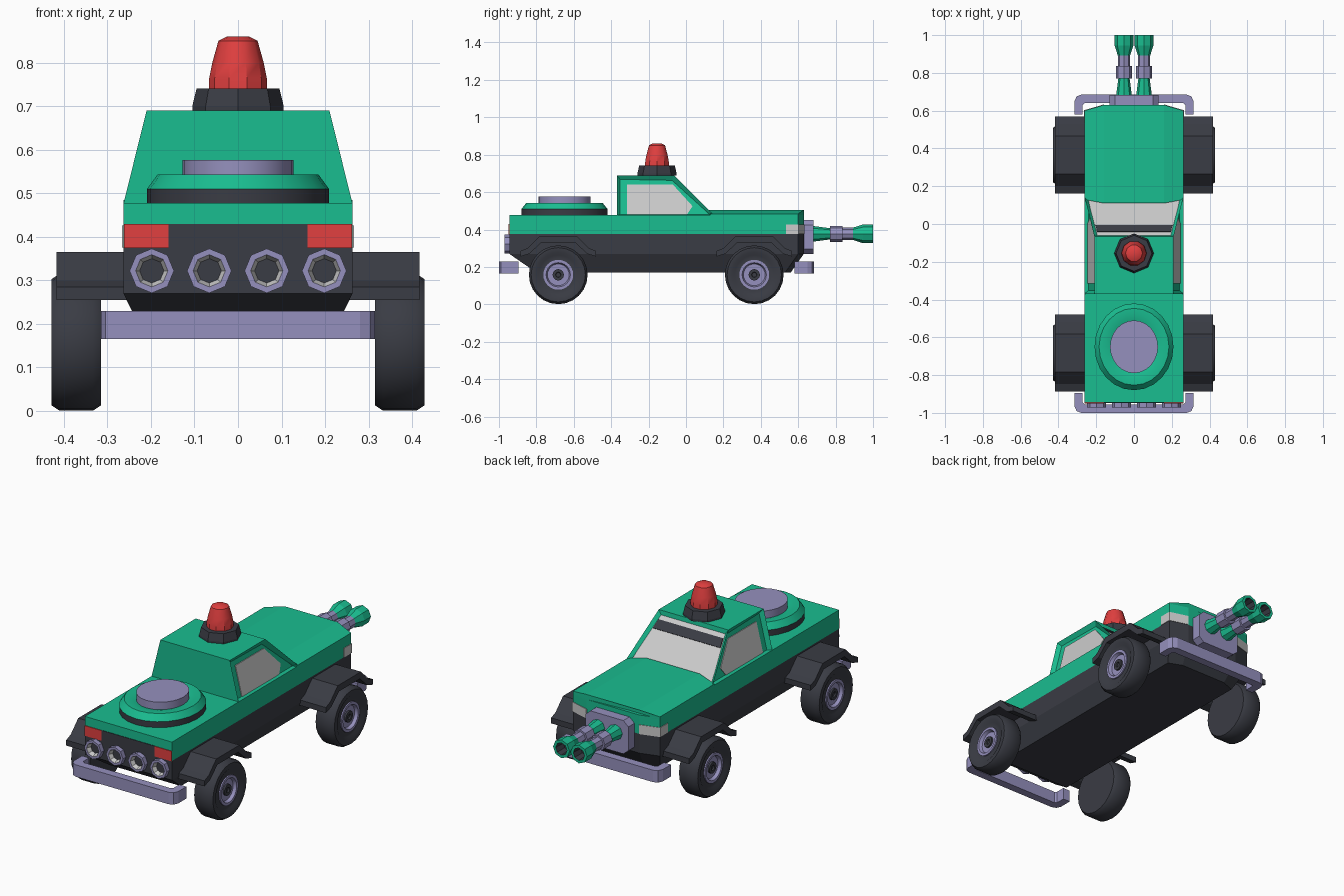
import bpy, bmesh, math
from mathutils import Vector

if "Cube" in bpy.data.objects:
    bpy.data.objects.remove(bpy.data.objects["Cube"])

COLORS = {
    "green": (0.01, 0.51, 0.28, 1), "dark": (0.042, 0.045, 0.058, 1),
    "purple": (0.30, 0.28, 0.51, 1), "red": (0.75, 0.05, 0.05, 1),
    "glass": (0.53, 0.53, 0.53, 1),
}
MATS = {}
for key, col in COLORS.items():
    MATS[key] = bpy.data.materials.new(key)
    MATS[key].diffuse_color = col


def finish(name, bm, mats, smooth=False):
    bmesh.ops.recalc_face_normals(bm, faces=bm.faces)
    me = bpy.data.meshes.new(name)
    bm.to_mesh(me)
    bm.free()
    for m in mats:
        me.materials.append(MATS[m])
    if smooth:
        me.polygons.foreach_set("use_smooth", [True] * len(me.polygons))
        me.set_sharp_from_angle(angle=math.radians(35))
    ob = bpy.data.objects.new(name, me)
    bpy.context.collection.objects.link(ob)
    return ob


def loft_bm(rings, idx=None):
    """Skin a list of equal rings; idx = material per [cap, spans..., cap]."""
    bm = bmesh.new()
    vr = [[bm.verts.new(p) for p in r] for r in rings]
    n = len(vr[0])
    idx = idx or [0] * (len(rings) + 1)
    bm.faces.new(vr[0]).material_index = idx[0]
    for k in range(len(vr) - 1):
        for i in range(n):
            j = (i + 1) % n
            f = bm.faces.new((vr[k][i], vr[k][j], vr[k + 1][j], vr[k + 1][i]))
            f.material_index = idx[k + 1]
    bm.faces.new(vr[-1]).material_index = idx[-1]
    return bm


def loft(name, rings, mats, smooth=False):
    if isinstance(mats, str):
        return finish(name, loft_bm(rings), [mats], smooth)
    names = sorted(set(mats))
    return finish(name, loft_bm(rings, [names.index(m) for m in mats]), names, smooth)


def lathe(name, prof, axis, centre, segs, mats, smooth=False, sign=1, stretch=1.0):
    """Revolve (radius, height) points around an axis through centre."""
    rings = []
    for r, h in prof:
        ring = []
        for i in range(segs):
            a = 2 * math.pi * i / segs
            u, v = r * math.cos(a), r * math.sin(a)
            p = {"X": (h * sign, u, v), "Y": (u, h * sign, v),
                 "Z": (u, v * stretch, h)}[axis]
            ring.append(Vector(p) + Vector(centre))
        rings.append(ring)
    return loft(name, rings, mats, smooth)


def prism(name, pts, axis, a, b, mat):
    """Extrude a 2D outline along an axis from a to b."""
    put = {"X": lambda p, h: (h, p[0], p[1]), "Y": lambda p, h: (p[0], h, p[1]),
           "Z": lambda p, h: (p[0], p[1], h)}[axis]
    return loft(name, [[put(p, h) for p in pts] for h in (a, b)], mat)


def box(name, x0, x1, y0, y1, z0, z1, mat):
    return prism(name, [(x0, y0), (x1, y0), (x1, y1), (x0, y1)], "Z", z0, z1, mat)


def mirrored(half):
    return half + [(-x, y) for x, y in reversed(half)]


# Body: dark chassis tub with sloped underside, green upper shell
outline = mirrored([(0.263, -0.945), (0.263, 0.60), (0.16, 0.63)])
under = mirrored([(0.215, -0.80), (0.215, 0.53), (0.14, 0.56)])
loft("chassis", [[(x, y, 0.17) for x, y in under],
                 [(x, y, 0.27) for x, y in outline],
                 [(x, y, 0.375) for x, y in outline]], "dark")
prism("upper_body", outline, "Z", 0.375, 0.478, "green")
box("tail_panel", -0.16, 0.16, -0.948, -0.90, 0.372, 0.43, "dark")

# Crowned hood
def hood_ring(yo, yi):
    h = [(0.16, yi, 0.47), (0.263, yo, 0.47), (0.263, yo, 0.484), (0.16, yi, 0.505)]
    return h + [(-x, y, z) for x, y, z in reversed(h)]
loft("hood", [hood_ring(0.13, 0.11), hood_ring(0.60, 0.63)], "green")

# Cabin with recessed windscreen and side openings
bm = loft_bm([[(0.263, -0.37, 0.476), (0.263, 0.15, 0.476),
               (-0.263, 0.15, 0.476), (-0.263, -0.37, 0.476)],
              [(0.21, -0.37, 0.69), (0.21, -0.065, 0.69),
               (-0.21, -0.065, 0.69), (-0.21, -0.37, 0.69)]])
bmesh.ops.recalc_face_normals(bm, faces=bm.faces)
screen = [f for f in bm.faces if f.normal.y > 0.5]
sides = [f for f in bm.faces if abs(f.normal.x) > 0.5]
bmesh.ops.inset_individual(bm, faces=screen, thickness=0.025, depth=-0.015)
bmesh.ops.inset_individual(bm, faces=sides, thickness=0.025, depth=-0.02)
screen[0].material_index = 1
for f in sides:
    for v in f.verts:
        if v.co.z < 0.55:
            v.co.x += math.copysign(0.25 * (v.co.z - 0.48), v.co.x)
            v.co.z = 0.48
finish("cabin", bm, ["green", "glass"])

# Side glass, laid on the sloping recess
pane = [(-0.315, 0.48), (-0.315, 0.64), (-0.07, 0.64), (0.035, 0.525), (0.005, 0.48)]
for s, side in ((1, "right"), (-1, "left")):
    def on_side(off):
        return [(s * (0.243 + off - (z - 0.476) * 0.2477), y, z) for y, z in pane]
    loft(side + "_window", [on_side(-0.01), on_side(0.003)], "glass")

# Dark sun strip at the top of the windscreen
loft("windscreen_strip", [[(x, y + d, z + d) for x, y, z in
     ((-0.195, -0.033, 0.658), (0.195, -0.033, 0.658),
      (0.203, 0.003, 0.622), (-0.203, 0.003, 0.622))] for d in (-0.02, -0.007)], "dark")

# Roof beacon
lathe("beacon_base", [(0.105, 0.688), (0.105, 0.70), (0.095, 0.741)], "Z",
      (0, -0.155, 0), 8, "dark")
lathe("beacon_lamp", [(0.067, 0.735), (0.066, 0.765), (0.059, 0.80), (0.045, 0.85),
                      (0.026, 0.86)], "Z", (0, -0.155, 0), 10, "red", True)

# Round hatch on the rear deck
lathe("deck_hatch", [(0.209, 0.47), (0.209, 0.51), (0.185, 0.543), (0.155, 0.543),
                     (0.127, 0.535), (0.127, 0.576)], "Z", (0, -0.65, 0), 24,
      ["dark", "dark", "green", "green", "green", "purple", "purple"], True, stretch=1.1)

# Wheels and mudguards
tyre = [(0.145, 0.315), (0.157, 0.333), (0.157, 0.41), (0.145, 0.428), (0.12, 0.428),
        (0.105, 0.418), (0.08, 0.418), (0.08, 0.425), (0.065, 0.425), (0.058, 0.408),
        (0.03, 0.408), (0.03, 0.418), (0.014, 0.418), (0.012, 0.41)]
tyre_mats = ["dark"] * 7 + ["purple"] * 4 + ["dark"] * 4
guard = [(-0.203, 0.255), (-0.203, 0.285), (-0.165, 0.30), (-0.10, 0.365), (0.10, 0.365),
         (0.165, 0.30), (0.203, 0.285), (0.203, 0.255), (0.155, 0.27), (0.09, 0.33),
         (-0.09, 0.33), (-0.155, 0.27)]
for s, side in ((1, "right"), (-1, "left")):
    for yc, end in ((-0.683, "tail"), (0.365, "nose")):
        lathe(f"{side}_{end}_wheel", tyre, "X", (0, yc, 0.158), 24, tyre_mats, True, sign=s)
        prism(f"{side}_{end}_mudguard", [(y + yc, z) for y, z in guard], "X",
              s * 0.25, s * 0.417, "dark")

# Wrap-around bumpers
for s, yc, end in ((-1, -1.0, "tail"), (1, 0.685, "nose")):
    half = [(0.275, 0.05), (0.268, 0.04), (0.268, 0.0)]
    u = mirrored([(0.262, 0.045), (0.272, 0.055), (0.272, 0.105), (0.315, 0.105),
                  (0.315, 0.035), (0.304, 0.01), (0.28, 0.0)][::-1])
    prism(end + "_bumper", [(x, yc - s * d) for x, d in u], "Z", 0.165, 0.23, "purple")

# Tail lamps and wrap-around head lamps
for s, side in ((1, "right"), (-1, "left")):
    box(side + "_tail_lamp", s * 0.16, s * 0.262, -0.949, -0.90, 0.374, 0.429, "red")
    lamp = [(0.266, 0.535), (0.266, 0.602), (0.16, 0.633), (0.14, 0.60), (0.24, 0.535)]
    prism(side + "_head_lamp", [(s * x, y) for x, y in lamp], "Z", 0.375, 0.426, "glass")

# Row of four tail tubes
for i in range(4):
    lathe(f"tail_tube_{i + 1}", [(0.051, -0.93), (0.051, -0.971), (0.037, -0.971),
                                 (0.028, -0.947)], "Y", (-0.198 + 0.132 * i, 0, 0.322), 8,
          ["purple", "purple", "purple", "glass", "dark"])

# Gun mount plate and twin guns
plate = mirrored([(0.10, 0.27), (0.13, 0.295), (0.13, 0.425), (0.10, 0.452)])
prism("gun_mount", plate, "Y", 0.61, 0.683, "purple")
gun = [(0.043, 0.67), (0.03, 0.77), (0.043, 0.77), (0.043, 0.837), (0.033, 0.837),
       (0.033, 0.893), (0.05, 0.945), (0.05, 1.0), (0.034, 1.0), (0.03, 0.94)]
gun_mats = ["green"] * 2 + ["purple"] * 4 + ["green"] * 3 + ["dark"] * 2
for s, side in ((1, "right"), (-1, "left")):
    lathe(side + "_gun", gun, "Y", (s * 0.053, 0, 0.377), 8, gun_mats)

for m in bpy.data.materials:
    if m.users and not m.is_grease_pencil:
        m.use_nodes = True
        m.node_tree.nodes["Principled BSDF"].inputs["Base Color"].default_value = m.diffuse_color
